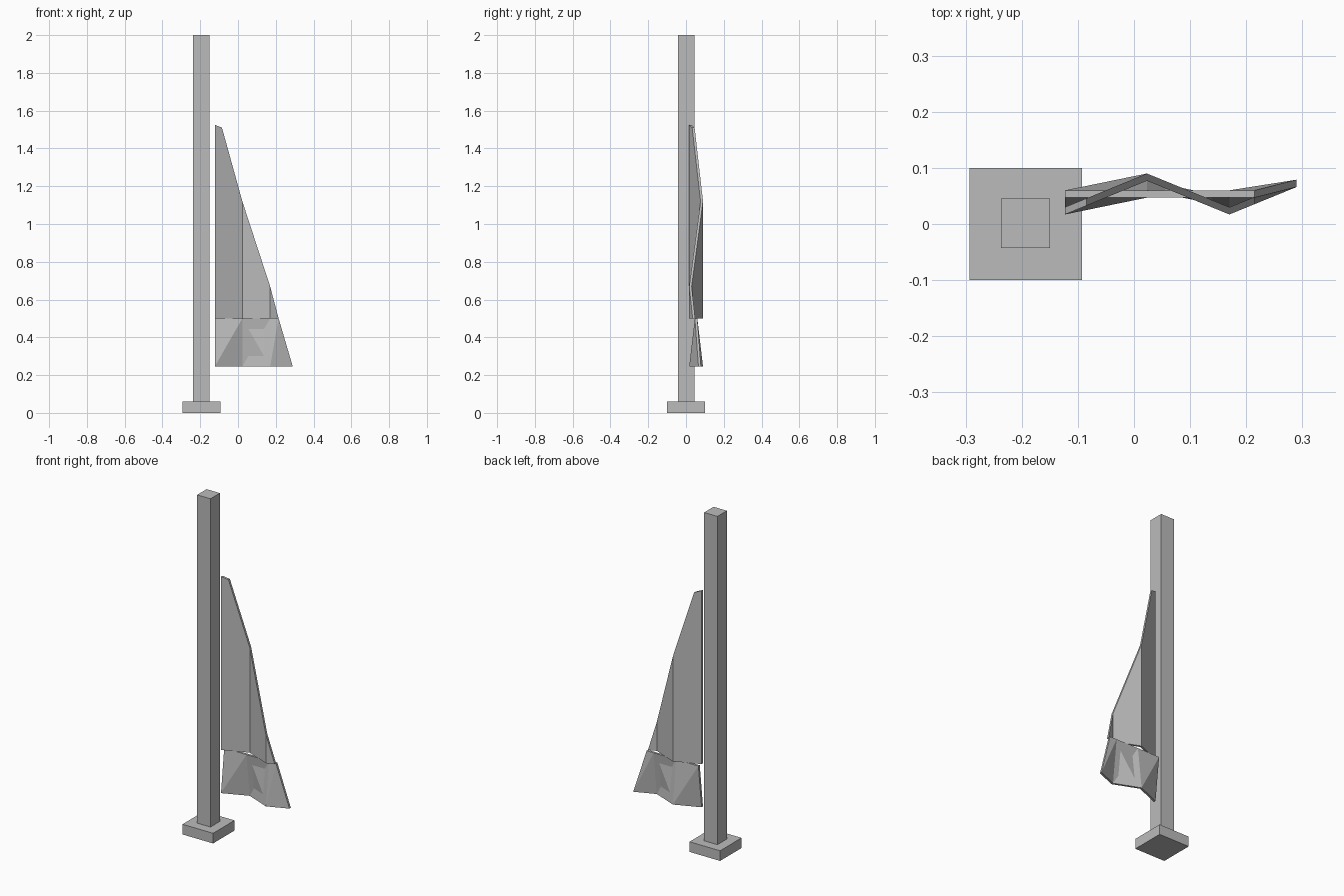
import bpy
import bmesh

if "Cube" in bpy.data.objects:
    bpy.data.objects.remove(bpy.data.objects["Cube"], do_unlink=True)

grey = bpy.data.materials.new("plain grey")
grey.use_nodes = True
colour = (0.5, 0.5, 0.5, 1)
grey.diffuse_color = colour
grey.node_tree.nodes["Principled BSDF"].inputs["Base Color"].default_value = colour

THICK = 0.013
LEFT, TIP, HEM = -0.123, 0.215, 0.5
# Zigzag folds of the cloth, as (x, y) of the front face
FOLDS = [(LEFT, 0.017), (0.023, 0.077), (0.17, 0.017), (0.29, 0.066)]


def finish(name, bm):
    mesh = bpy.data.meshes.new(name)
    bm.to_mesh(mesh)
    bm.free()
    mesh.materials.append(grey)
    obj = bpy.data.objects.new(name, mesh)
    bpy.context.collection.objects.link(obj)
    return obj


def box(name, low, high):
    bm = bmesh.new()
    bmesh.ops.create_cube(bm, size=1)
    for v in bm.verts:
        for i in range(3):
            v.co[i] = low[i] + (v.co[i] + 0.5) * (high[i] - low[i])
    return finish(name, bm)


def fold_y(x):
    for (x0, y0), (x1, y1) in zip(FOLDS, FOLDS[1:]):
        if x <= x1:
            return y0 + (y1 - y0) * (x - x0) / (x1 - x0)
    return FOLDS[-1][1]


def cloth(name, bottom, top, merge_flat):
    """Thick sheet between two rows of points, with crossed front and back diagonals."""
    bm = bmesh.new()
    fb, ft = ([bm.verts.new(p) for p in row] for row in (bottom, top))
    bb, bt = ([bm.verts.new((x, y + THICK, z)) for x, y, z in row] for row in (bottom, top))
    for i in range(len(bottom) - 1):
        j = i + 1
        for face in ((fb[i], fb[j], ft[j]), (fb[i], ft[j], ft[i]),
                     (bb[j], bb[i], bt[i]), (bb[j], bt[i], bt[j]),
                     (fb[j], fb[i], bb[i], bb[j]), (ft[i], ft[j], bt[j], bt[i])):
            bm.faces.new(face)
    bm.faces.new((fb[0], ft[0], bt[0], bb[0]))
    bm.faces.new((fb[-1], bb[-1], bt[-1], ft[-1]))
    bmesh.ops.remove_doubles(bm, verts=bm.verts[:], dist=0.0005)
    if merge_flat:
        bmesh.ops.dissolve_limit(bm, angle_limit=0.01, verts=bm.verts[:], edges=bm.edges[:])
    return finish(name, bm)


# Pole and foot
box("pole_foot", (-0.293, -0.1, 0), (-0.093, 0.1, 0.06))
box("pole", (-0.237, -0.043, 0.06), (-0.15, 0.045, 2))

# Tall tapering cloth
edge = [(LEFT, 1.525), (-0.085, 1.51), (0.023, 1.12), (0.17, 0.67), (TIP, HEM)]
cloth("upper_cloth",
      [(x, fold_y(x), HEM) for x, z in edge],
      [(x, fold_y(x), z) for x, z in edge], True)

# Lower cloth, straight along its top and folded at its hem
top_x = [x for x, y in FOLDS[:-1]] + [TIP]
cloth("lower_cloth",
      [(x, y, 0.245) for x, y in FOLDS],
      [(x, 0.047, HEM) for x in top_x], False)
